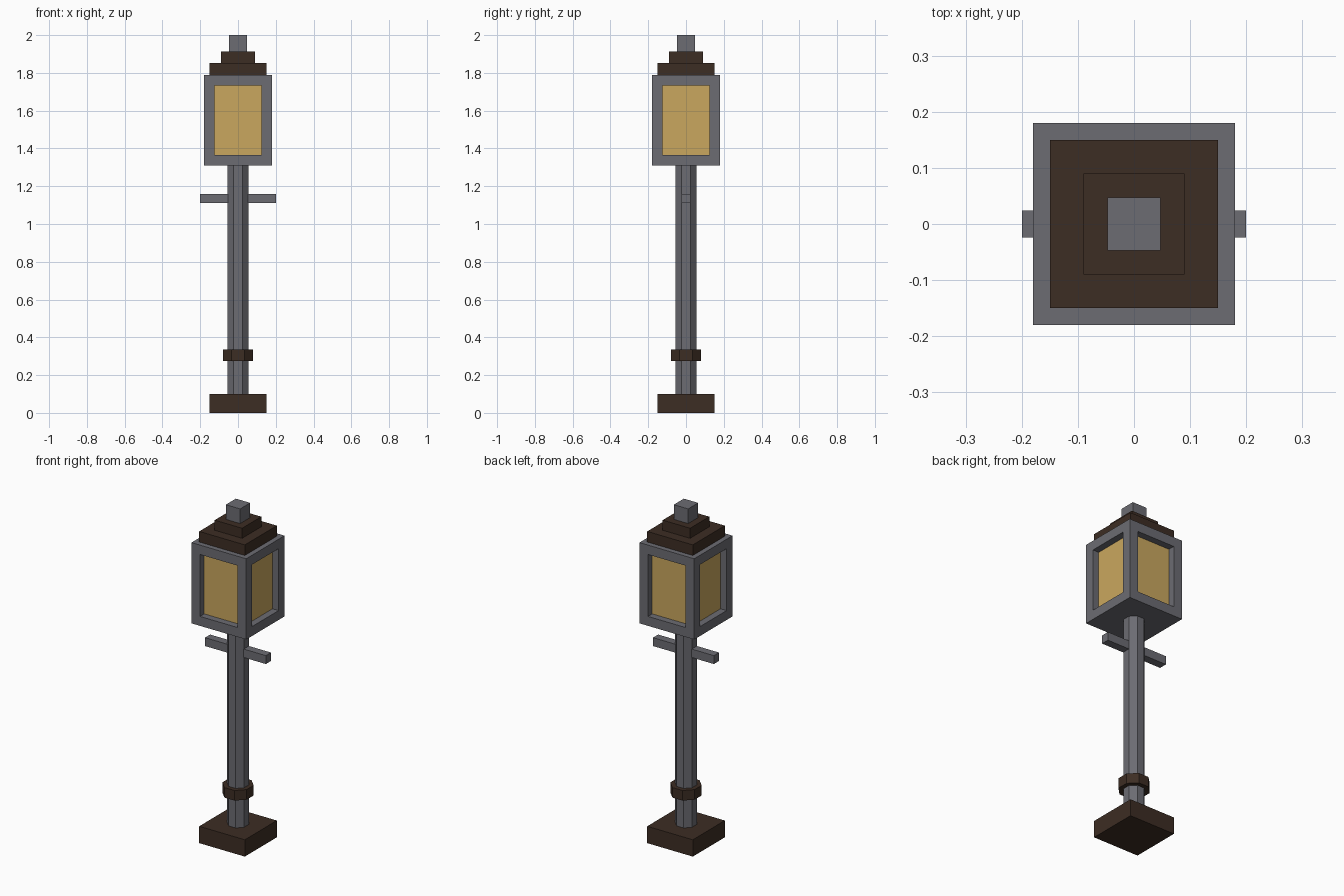
import bpy, bmesh, math
from mathutils import Matrix

if "Cube" in bpy.data.objects:
    bpy.data.objects.remove(bpy.data.objects["Cube"])


def material(name, color):
    m = bpy.data.materials.new(name)
    m.diffuse_color = (*color, 1.0)
    m.use_nodes = True
    m.node_tree.nodes["Principled BSDF"].inputs["Base Color"].default_value = m.diffuse_color
    return m


GREY = material("iron grey", (0.150, 0.150, 0.170))
BROWN = material("dark brown", (0.046, 0.026, 0.017))
GOLD = material("warm glass", (0.590, 0.387, 0.114))


def add_object(name, bm, *mats):
    mesh = bpy.data.meshes.new(name)
    bm.to_mesh(mesh)
    bm.free()
    for m in mats:
        mesh.materials.append(m)
    obj = bpy.data.objects.new(name, mesh)
    bpy.context.collection.objects.link(obj)
    return obj


def box_mesh(hx, hy, z0, z1):
    bm = bmesh.new()
    mat = Matrix.Translation((0, 0, (z0 + z1) / 2)) @ Matrix.Diagonal((2 * hx, 2 * hy, z1 - z0, 1))
    bmesh.ops.create_cube(bm, size=1, matrix=mat)
    return bm


def box(name, hx, hy, z0, z1, mat):
    return add_object(name, box_mesh(hx, hy, z0, z1), mat)


def octagon(name, apothem, z0, z1, mat):
    # Eight-sided prism with flat sides facing the axes
    bm = bmesh.new()
    r = apothem / math.cos(math.pi / 8)
    place = Matrix.Translation((0, 0, (z0 + z1) / 2)) @ Matrix.Rotation(math.pi / 8, 4, 'Z')
    bmesh.ops.create_cone(bm, cap_ends=True, segments=8, radius1=r, radius2=r,
                          depth=z1 - z0, matrix=place)
    return add_object(name, bm, mat)


# Post
box("base", 0.15, 0.15, 0.0, 0.10, BROWN)
octagon("pole", 0.055, 0.10, 1.31, GREY)
octagon("collar", 0.08, 0.275, 0.335, BROWN)
box("crossbar", 0.20, 0.024, 1.11, 1.16, GREY)

# Lantern: a box with a recessed glass pane on each side
bm = box_mesh(0.18, 0.18, 1.31, 1.79)
bm.normal_update()
sides = [f for f in bm.faces if abs(f.normal.z) < 0.5]
bmesh.ops.inset_individual(bm, faces=sides, thickness=0.056, use_even_offset=True)
bmesh.ops.inset_individual(bm, faces=sides, thickness=0.0, depth=-0.04)
for f in sides:
    f.material_index = 1
add_object("lantern", bm, GREY, GOLD)

# Stepped roof and finial
box("lower_roof", 0.15, 0.15, 1.79, 1.853, BROWN)
box("upper_roof", 0.09, 0.09, 1.853, 1.913, BROWN)
box("finial", 0.047, 0.047, 1.913, 2.0, GREY)
